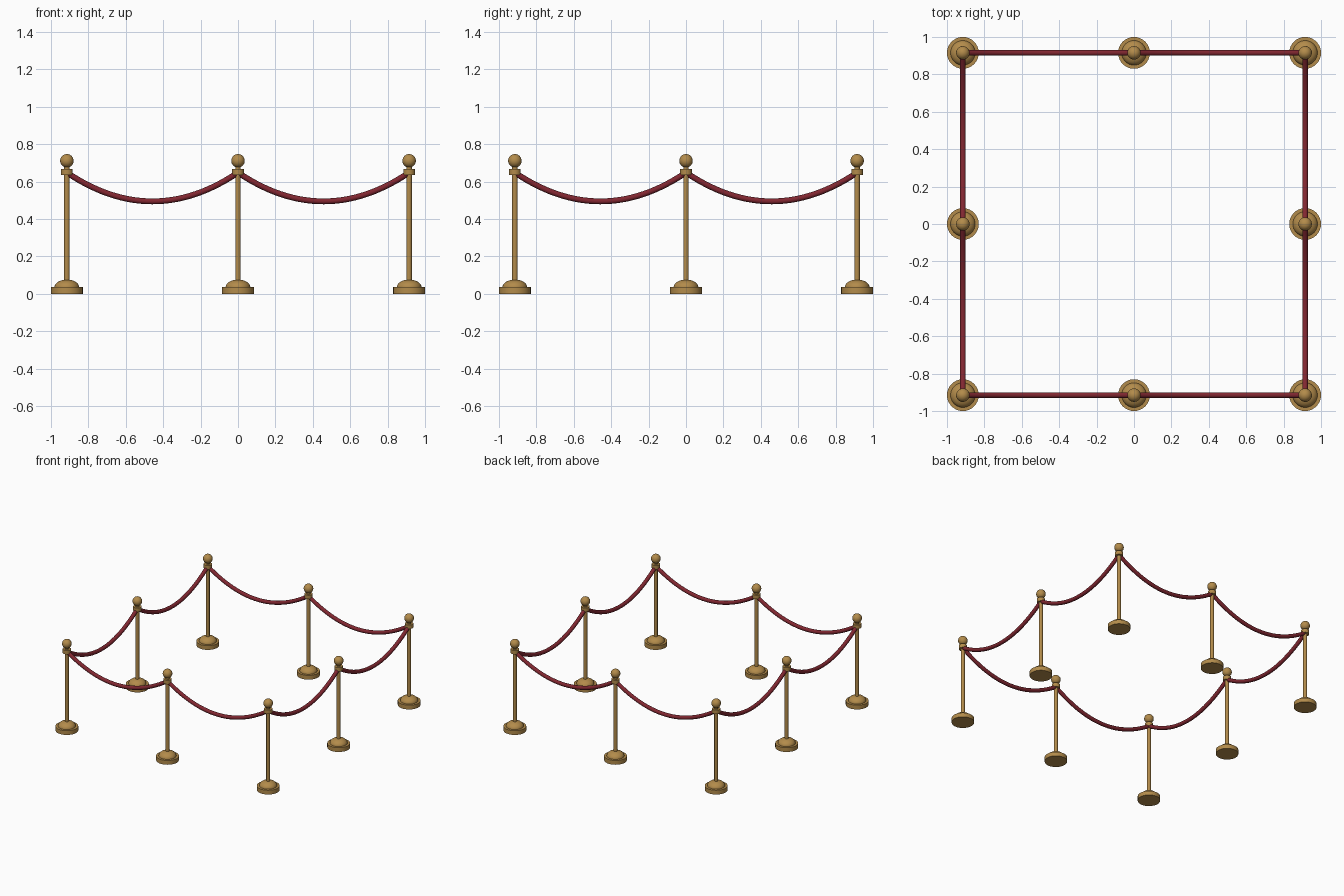
import bpy, bmesh, math

if "Cube" in bpy.data.objects:
    bpy.data.objects.remove(bpy.data.objects["Cube"])

D = 0.915   # post distance from the centre lines


def material(name, color):
    m = bpy.data.materials.new(name)
    m.diffuse_color = color
    m.use_nodes = True
    m.node_tree.nodes["Principled BSDF"].inputs["Base Color"].default_value = m.diffuse_color
    return m


brass = material("brass", (0.45, 0.26, 0.07, 1))
velvet = material("velvet", (0.22, 0.02, 0.03, 1))


def finish(name, bm, mat):
    bmesh.ops.recalc_face_normals(bm, faces=bm.faces)
    me = bpy.data.meshes.new(name)
    bm.to_mesh(me)
    bm.free()
    me.materials.append(mat)
    me.shade_smooth()
    me.set_sharp_from_angle(angle=math.radians(35))
    return me


def place(name, me, loc, turn=0):
    ob = bpy.data.objects.new(name, me)
    ob.location = loc
    ob.rotation_euler.z = turn
    bpy.context.collection.objects.link(ob)
    return ob


def lathe(name, profile, steps=32):
    bm = bmesh.new()
    vs = [bm.verts.new((r, 0, z)) for r, z in profile]
    es = [bm.edges.new(p) for p in zip(vs, vs[1:])]
    bmesh.ops.spin(bm, geom=vs + es, axis=(0, 0, 1), cent=(0, 0, 0),
                   angle=2 * math.pi, steps=steps)
    bmesh.ops.remove_doubles(bm, verts=bm.verts, dist=1e-5)
    return finish(name, bm, brass)


def arc(cz, rx, rz, a0, a1, n):
    angles = [math.radians(a0 + (a1 - a0) * i / n) for i in range(n + 1)]
    return [(max(rx * math.cos(a), 0), cz + rz * math.sin(a)) for a in angles]


def rope_mesh(half, z_end, z_low, radius, segs=28, sides=14):
    # round tube swept along a parabola
    bm = bmesh.new()
    rings = []
    for i in range(segs + 1):
        u = 2 * i / segs - 1
        x, z = half * u, z_low + (z_end - z_low) * u * u
        slope = math.atan(2 * (z_end - z_low) * u / half)
        ring = []
        for k in range(sides):
            a = 2 * math.pi * k / sides
            up = radius * math.cos(a)
            ring.append(bm.verts.new((x - up * math.sin(slope), radius * math.sin(a),
                                      z + up * math.cos(slope))))
        rings.append(ring)
    for r, s in zip(rings, rings[1:]):
        for k in range(sides):
            j = (k + 1) % sides
            bm.faces.new((r[k], r[j], s[j], s[k]))
    bm.faces.new(rings[0])
    bm.faces.new(rings[-1])
    return finish("rope", bm, velvet)


# Shared post parts
parts = {
    "base": lathe("base", [(0, 0), (0.085, 0), (0.085, 0.035), (0, 0.035)]),
    "base_dome": lathe("base_dome", [(0, 0.03), (0.066, 0.03)] + arc(0.035, 0.066, 0.041, 0, 90, 8)),
    "pole": lathe("pole", [(0, 0.06), (0.0145, 0.06), (0.0145, 0.685), (0, 0.685)], 24),
    "collar": lathe("collar", [(0, 0.636), (0.031, 0.636), (0.031, 0.668), (0, 0.668)]),
    "ball": lathe("ball", arc(0.711, 0.036, 0.036, -90, 90, 16)),
}

# Eight posts around the square
for i in (-1, 0, 1):
    for j in (-1, 0, 1):
        if i or j:
            for name, me in parts.items():
                place(name, me, (i * D, j * D, 0))

# Two sagging ropes per side
rope = rope_mesh(D / 2, 0.648, 0.494, 0.0155)
for side in (-1, 1):
    for half in (-1, 1):
        place("rope", rope, (half * D / 2, side * D, 0))
        place("rope", rope, (side * D, half * D / 2, 0), math.pi / 2)
